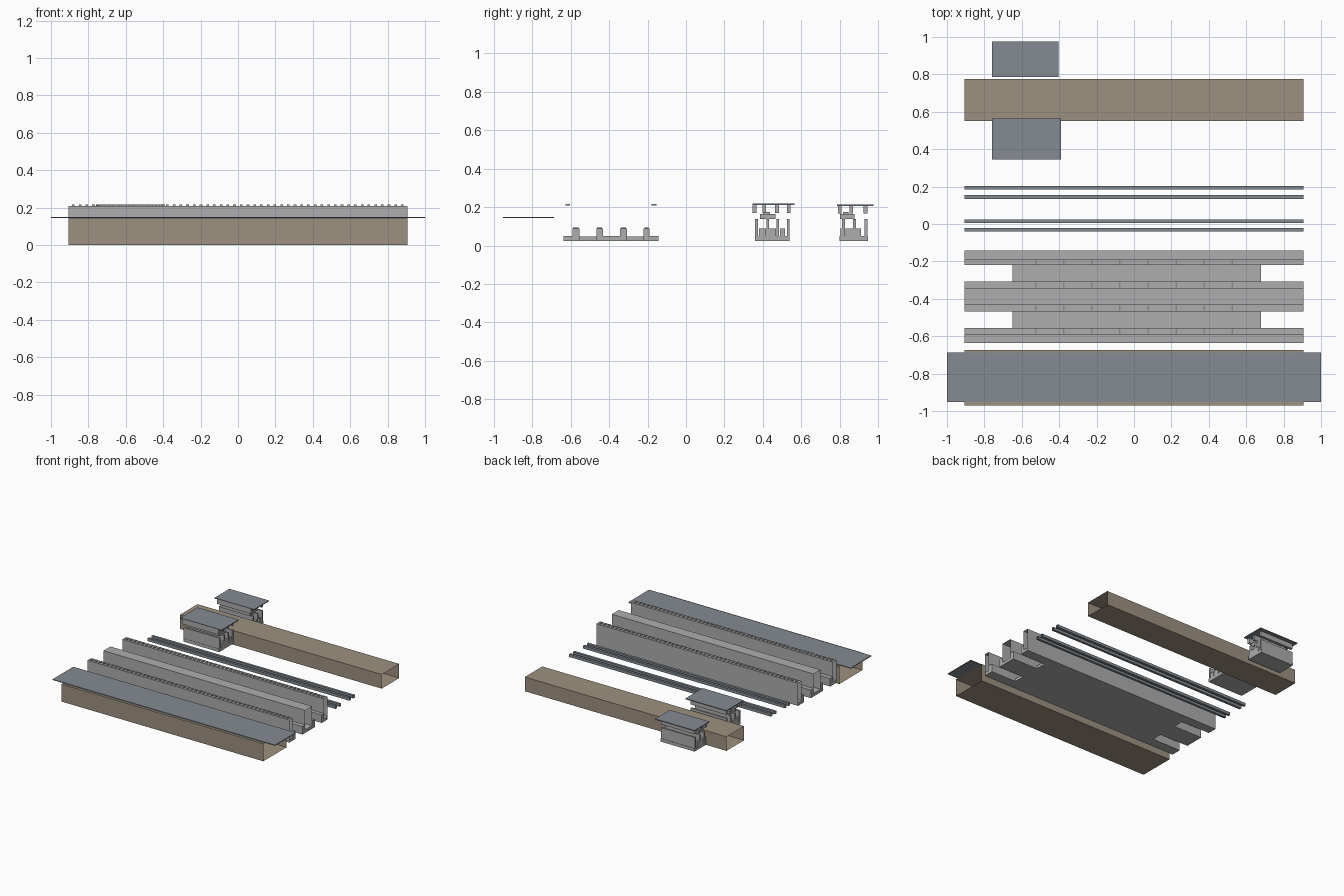
import bpy, bmesh

if "Cube" in bpy.data.objects:
    bpy.data.objects.remove(bpy.data.objects["Cube"])


def material(name, rgb):
    m = bpy.data.materials.new(name)
    m.diffuse_color = (*rgb, 1)
    m.use_nodes = True
    m.node_tree.nodes["Principled BSDF"].inputs["Base Color"].default_value = m.diffuse_color
    return m


GREY = material("concrete grey", (0.42, 0.42, 0.43))
SLATE = material("slate grey", (0.23, 0.26, 0.29))
BROWN = material("earth brown", (0.34, 0.285, 0.215))


def boxes(name, mat, items, open_ends=False):
    """One object from (x0, x1, y0, y1, z0, z1) boxes; open_ends leaves out the x faces."""
    bm = bmesh.new()
    for x0, x1, y0, y1, z0, z1 in items:
        rings = [[bm.verts.new((x, y, z)) for y, z in
                  ((y0, z0), (y1, z0), (y1, z1), (y0, z1))] for x in (x0, x1)]
        a, b = rings
        for i in range(4):
            j = (i + 1) % 4
            bm.faces.new((a[i], b[i], b[j], a[j]))
        if not open_ends:
            bm.faces.new(a)
            bm.faces.new(b[::-1])
    bmesh.ops.recalc_face_normals(bm, faces=bm.faces)
    # open tubes must face outwards
    for f in bm.faces:
        f.normal_update()
    me = bpy.data.meshes.new(name)
    bm.to_mesh(me)
    bm.free()
    me.materials.append(mat)
    ob = bpy.data.objects.new(name, me)
    bpy.context.collection.objects.link(ob)
    return ob


L = 0.907

# Open-ended tunnels and the plate over the front one
boxes("front_tunnel", BROWN, [(-L, L, -0.97, -0.673, 0, 0.142)], True)
boxes("rear_tunnel", BROWN, [(-L, L, 0.55, 0.775, 0.01, 0.125)], True)
boxes("front_roof_plate", SLATE, [(-1, 1, -0.953, -0.687, 0.144, 0.15)])

# Station floor: short slab in the track beds, full-length platform strips
boxes("track_bed", GREY, [(-0.65, 0.68, y0, y1, 0.025, 0.048)
                          for y0, y1 in ((-0.555, -0.467), (-0.308, -0.22))])
boxes("platform_strips", GREY, [(-L, L, y0, y1, 0.025, 0.05)
                                for y0, y1 in ((-0.637, -0.555), (-0.467, -0.308), (-0.22, -0.143))])

# Low platform edges with door posts
edges = ((-0.592, -0.555), (-0.467, -0.432), (-0.343, -0.308), (-0.22, -0.19))
boxes("platform_edges", GREY, [(-L, L, y0, y1, 0.05, 0.09) for y0, y1 in edges])
boxes("door_posts", SLATE, [(x - 0.004, x + 0.004, y0 + 0.004, y1 - 0.004, 0.09, 0.094)
                            for y0, y1 in edges
                            for x in [-0.525 + 0.15 * i for i in range(8)]])

# Tall hollow walls
walls = ((-0.637, -0.592), (-0.19, -0.143))
boxes("outer_walls", GREY, [(-L, L, y0, y1, 0.05, 0.208) for y0, y1 in walls], True)
boxes("middle_wall", GREY, [(-L, L, -0.432, -0.343, 0.05, 0.208)], True)

# Row of small blocks on the outer walls
boxes("wall_top_blocks", GREY, [(x - 0.007, x + 0.007, y - 0.012, y + 0.012, 0.208, 0.216)
                                for y in (-0.6145, -0.1665)
                                for x in [-0.88 + 0.0359 * i for i in range(50)]])

# Two pairs of long hollow beams
boxes("long_beams", SLATE, [(-L, L, y - 0.01, y + 0.01, 0.07, 0.093)
                            for y in (-0.031, 0.015, 0.145, 0.194)], True)


def module(tag, x1, roof, base, side_posts, inner, ribs, neck, zt):
    """Small station hall: base tray, lengthwise walls, neck, ribs and roof plate."""
    bx0, bx1 = -0.74, x1 - 0.03
    boxes(tag + "_roof_plate", SLATE, [(-0.76, x1, *roof, zt, zt + 0.007)])
    boxes(tag + "_base", GREY, [(bx0, bx1, *base, 0.025, 0.05)])
    boxes(tag + "_walls", GREY, [(bx0, bx1, y - 0.007, y + 0.007, 0.05, 0.138)
                                 for y in side_posts])
    boxes(tag + "_inner_blocks", GREY, [(bx0, bx1, y0, y1, 0.05, 0.09) for y0, y1 in inner])
    boxes(tag + "_neck", GREY, [(bx0 + 0.02, bx1 - 0.02, *neck, 0.138, 0.165),
                                (bx0 + 0.04, bx1 - 0.04, neck[0] + 0.015, neck[1] - 0.03,
                                 0.165, 0.176)])
    boxes(tag + "_roof_ribs", GREY, [(bx0, bx1, y - 0.01, y + 0.01, zt - 0.04, zt)
                                     for y in ribs])


module("near_hall", -0.39, (0.345, 0.565), (0.358, 0.54), (0.367, 0.425, 0.477, 0.532),
       ((0.38, 0.417), (0.433, 0.469), (0.49, 0.515)), (0.357, 0.407, 0.473, 0.535),
       (0.385, 0.467), 0.211)
module("far_hall", -0.405, (0.785, 0.975), (0.8, 0.947), (0.82, 0.877, 0.937),
       ((0.803, 0.813), (0.83, 0.868), (0.885, 0.91)), (0.8, 0.86, 0.935),
       (0.802, 0.877), 0.206)
